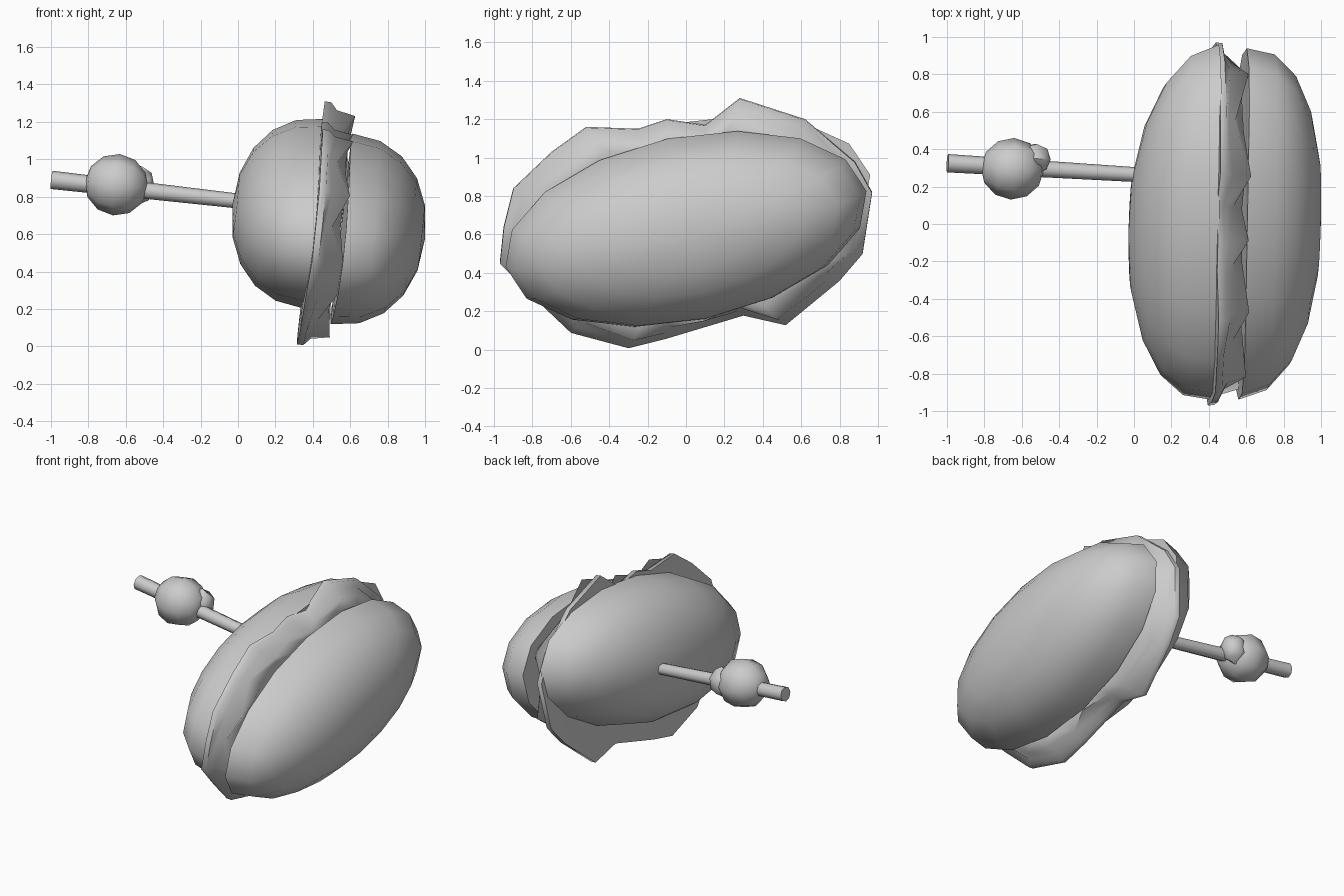
import bpy, bmesh, math
from mathutils import Vector, Matrix

if "Cube" in bpy.data.objects:
    bpy.data.objects.remove(bpy.data.objects["Cube"])

LEAN = 0.115                 # lean of the whole sandwich stack
ROLL = math.radians(11.9)    # tilt of the long oval in the side view
BEND = 0.035                 # slight bow of the stack towards its long ends


def place(center, y, z, h):
    # side-view offset (y, z) and height h along the stack axis
    return Vector((center[0] + h + LEAN * z + BEND * y * y,
                   center[1] + y, center[2] + z - LEAN * h))


def finish(name, bm, angle=40):
    bmesh.ops.recalc_face_normals(bm, faces=bm.faces[:])
    mesh = bpy.data.meshes.new(name)
    bm.to_mesh(mesh)
    bm.free()
    ob = bpy.data.objects.new(name, mesh)
    bpy.context.collection.objects.link(ob)
    bpy.ops.object.select_all(action='DESELECT')
    ob.select_set(True)
    bpy.context.view_layer.objects.active = ob
    bpy.ops.object.shade_smooth_by_angle(angle=math.radians(angle))
    return ob


def loft(bm, rings):
    rows = [[bm.verts.new(p) for p in r] for r in rings]
    n = len(rows[0])
    for a, b in zip(rows, rows[1:]):
        for i in range(n):
            j = (i + 1) % n
            bm.faces.new((a[i], a[j], b[j], b[i]))
    return rows


def fan(bm, row, point):
    tip = bm.verts.new(point)
    for i in range(len(row)):
        bm.faces.new((row[i], row[(i + 1) % len(row)], tip))


def bun(name, center, a, b, height, shift, seg=16, steps=5):
    bm = bmesh.new()
    rings = []
    for k in range(steps):
        t = math.pi / 2 * k / steps
        r, h = math.cos(t) ** .92, height * math.sin(t) ** .92
        ring = []
        for i in range(seg):
            w = 2 * math.pi * i / seg
            u, v = a * r * math.cos(w), b * r * math.sin(w)
            y = u * math.cos(ROLL) - v * math.sin(ROLL) + shift * math.sin(t)
            z = u * math.sin(ROLL) + v * math.cos(ROLL)
            ring.append(place(center, y, z, h))
        rings.append(ring)
    rows = loft(bm, rings)
    fan(bm, rows[-1], place(center, shift, 0, height))
    fan(bm, rows[0], place(center, 0, 0, 0))
    return finish(name, bm, 56)


# Two bun halves, domes facing outward
bun("lower_bun", (0.40, 0.01, 0.71), 0.97, 0.475, -0.43, -0.06)
bun("upper_bun", (0.55, 0.0, 0.628), 0.96, 0.48, 0.45, 0.03)

# Ragged leaf between the buns: flat back, frilly front edge
outline = [(-.97, .45), (-.95, .64), (-.9, .84), (-.7, 1.03), (-.52, 1.16),
           (-.25, 1.15), (-.1, 1.2), (.1, 1.17), (.28, 1.31), (.62, 1.2),
           (.88, .98), (.97, .82), (.92, .5), (.8, .36), (.52, .13), (.3, .18),
           (.1, .12), (-.1, .06), (-.3, .01), (-.6, .09), (-.78, .26)]
mid = (0.385, 0.0, 0.65)


def leaf_ring(scale, h, wave=0.0, pinch=0.0):
    ring = []
    for i, (y, z) in enumerate(outline):
        s = scale - pinch * (i % 2)
        ring.append(place(mid, y * s, (z - .65) * s, h + wave * (1 - 2 * (i % 2))))
    return ring


bm = bmesh.new()
rows = loft(bm, [leaf_ring(.8, 0), leaf_ring(1.0, 0), leaf_ring(.998, .035),
                 leaf_ring(.94, .06, .01), leaf_ring(.91, .13, .04, .02),
                 leaf_ring(.78, .145)])
bm.faces.new(rows[0])
bm.faces.new(rows[-1])
finish("lettuce", bm, 60)

# Cocktail stick
start, end = Vector((-.997, .325, .89)), Vector((.08, .26, .768))
axis = end - start
turn = axis.to_track_quat('Z', 'Y').to_matrix().to_4x4()
bm = bmesh.new()
bmesh.ops.create_cone(bm, cap_ends=True, segments=8, radius1=.049, radius2=.039,
                      depth=axis.length,
                      matrix=Matrix.Translation((start + end) / 2) @ turn)
finish("cocktail_stick", bm, 60)


def ball(name, center, size, seg, rings):
    bm = bmesh.new()
    bmesh.ops.create_uvsphere(bm, u_segments=seg, v_segments=rings, radius=1.0,
                              matrix=Matrix.Translation(center) @ turn
                              @ Matrix.Diagonal((*size, 1)))
    return finish(name, bm, 60)


# Olive and its stuffing
ball("olive", (-.65, .295, .864), (.165, .165, .17), 8, 6)
ball("olive_stuffing", (-.53, .35, .86), (.09, .105, .085), 6, 4)
